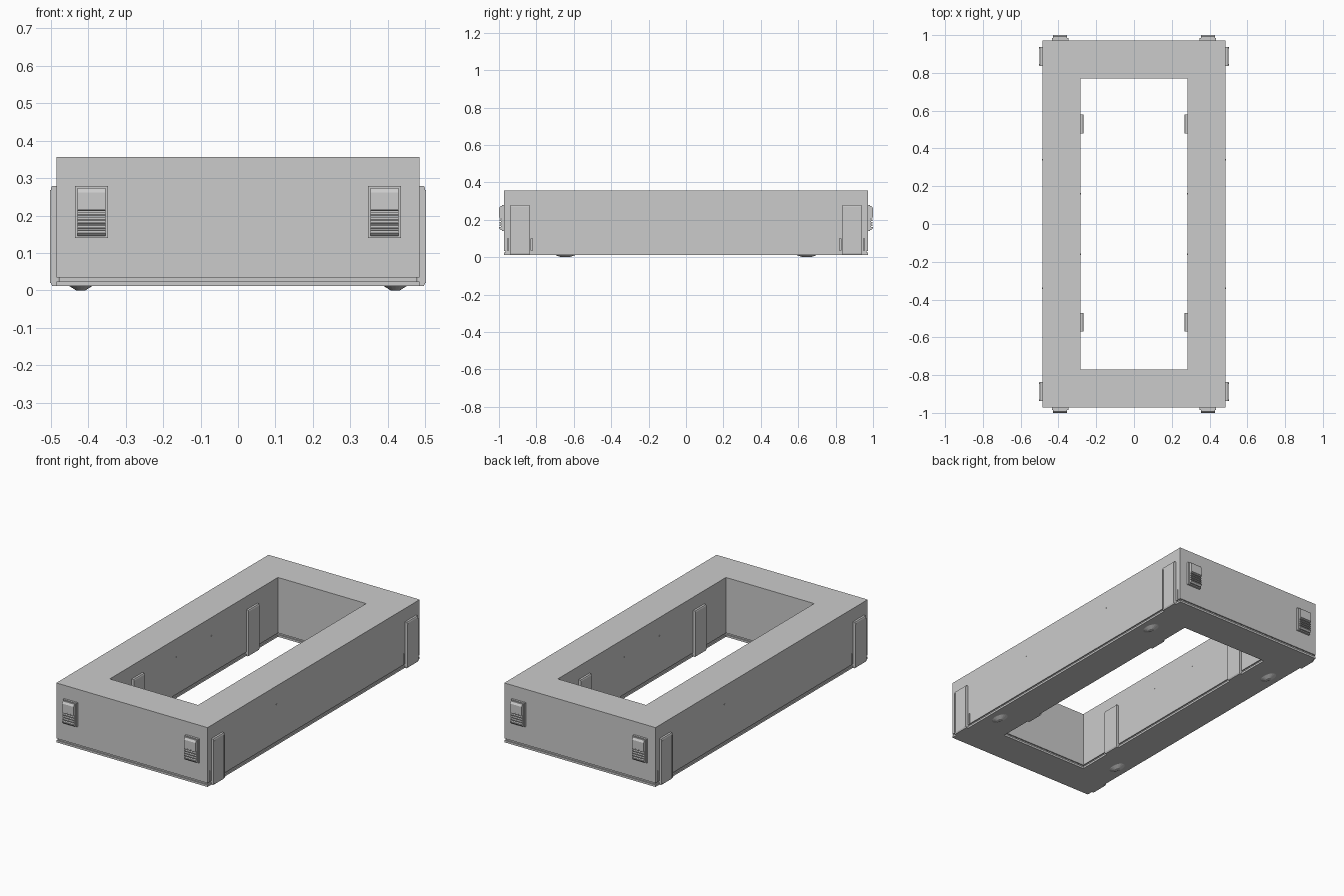
import bpy, bmesh, math
from mathutils import Matrix

cube = bpy.data.objects.get("Cube")
if cube:
    bpy.data.objects.remove(cube, do_unlink=True)

grey = bpy.data.materials.new("light grey plastic")
grey.use_nodes = True
GREY = (0.6, 0.6, 0.6, 1)
grey.diffuse_color = GREY
grey.node_tree.nodes["Principled BSDF"].inputs["Base Color"].default_value = GREY


def finish(name, bm):
    bmesh.ops.recalc_face_normals(bm, faces=bm.faces)
    mesh = bpy.data.meshes.new(name)
    bm.to_mesh(mesh)
    bm.free()
    mesh.materials.append(grey)
    obj = bpy.data.objects.new(name, mesh)
    bpy.context.collection.objects.link(obj)
    return obj


def box(name, x, y, z, bevel=0):
    """Box from three (low, high) ranges."""
    bm = bmesh.new()
    bmesh.ops.create_cube(bm, size=1)
    for v in bm.verts:
        for i, (lo, hi) in enumerate((x, y, z)):
            v.co[i] = lo + (v.co[i] + 0.5) * (hi - lo)
    if bevel:
        bmesh.ops.bevel(bm, geom=bm.edges[:], offset=bevel, segments=2,
                        profile=0.5, affect='EDGES')
    return finish(name, bm)


def prism(name, profile, half_width, place):
    """Extrude a (depth, height) profile sideways; depth points to -y."""
    bm = bmesh.new()
    face = bm.faces.new([bm.verts.new((-half_width, -d, z)) for d, z in profile])
    ext = bmesh.ops.extrude_face_region(bm, geom=[face])
    moved = [g for g in ext["geom"] if isinstance(g, bmesh.types.BMVert)]
    bmesh.ops.translate(bm, vec=(2 * half_width, 0, 0), verts=moved)
    bm.transform(place)
    return finish(name, bm)


def facing(x, y, angle):
    return Matrix.Translation((x, y, 0)) @ Matrix.Rotation(math.radians(angle), 4, 'Z')


# Hollow rectangular casing: one closed wall section swept round four corners
OX, OY, IX, IY = 0.485, 0.972, 0.283, 0.77
LIP, SEAM, TOP, BASE = 0.024, 0.034, 0.356, 0.012
G = 0.007
section = [(0, BASE), (0, LIP), (G, LIP), (G, SEAM), (0, SEAM), (0, TOP)]
bm = bmesh.new()
loops = []
for d, z in section:
    loops.append((OX - d, OY - d, z))
for d, z in reversed(section):
    loops.append((IX + d, IY + d, z))
rings = [[bm.verts.new((sx * x, sy * y, z))
          for sx, sy in ((1, 1), (-1, 1), (-1, -1), (1, -1))] for x, y, z in loops]
for a, b in zip(rings, rings[1:] + rings[:1]):
    for i in range(4):
        j = (i + 1) % 4
        bm.faces.new((a[i], a[j], b[j], b[i]))
casing = finish("casing", bm)

# Narrow slits beside the outer tabs, cut into the casing
for s in (1, -1):
    for t in (1, -1):
        for k, y in enumerate((0.825, 0.952)):
            cutter = box("slit_cutter", (s * OX - 0.01, s * OX + 0.01),
                         (t * y - 0.003, t * y + 0.003), (0.036, 0.1))
            cutter.hide_render = True
            cutter.hide_viewport = True
            cutter.display_type = 'WIRE'
            mod = casing.modifiers.new("slit", 'BOOLEAN')
            mod.operation = 'DIFFERENCE'
            mod.object = cutter
            mod.solver = 'EXACT'

# Clip tabs on the outer long walls and on the inner long walls
tab = [(-0.006, BASE), (0.011, BASE), (0.015, 0.02), (0.015, 0.272),
       (0.012, 0.279), (-0.006, 0.279)]
for s, side in ((1, "left"), (-1, "right")):
    for t, end in ((1, "back"), (-1, "front")):
        y = t * 0.887
        prism(f"{side}_{end}_outer_tab", tab, 0.05, facing(s * OX, y, s * 90))
        prism(f"{side}_{end}_inner_tab", tab, 0.05,
              facing(s * IX, t * 0.525 + 0.005, -s * 90))
        # Raised rim framing each tab face
        for e in (-0.045, 0.045):
            box("tab_rim", tuple(sorted((s * 0.499, s * 0.502))),
                (y + e - 0.004, y + e + 0.004), (0.02, 0.268))

# Slide latches on both short ends, with a ribbed grip
slide = [(0, 0.146), (0.02, 0.146), (0.028, 0.154), (0.028, 0.160)]
for i in range(4):
    z = 0.162 + i * 0.0135
    slide += [(0.018, z), (0.018, z + 0.004), (0.026, z + 0.005), (0.026, z + 0.011)]
slide += [(0.018, 0.214), (0.028, 0.215), (0.028, 0.262), (0.02, 0.274), (0, 0.274)]
plate = [(-0.004, 0.14), (0.012, 0.14), (0.012, 0.279), (-0.004, 0.279)]
for t, end, angle in ((1, "back", 180), (-1, "front", 0)):
    for s, side in ((1, "left"), (-1, "right")):
        place = facing(s * 0.391, t * OY, angle)
        prism(f"{side}_{end}_latch_plate", plate, 0.044, place)
        prism(f"{side}_{end}_latch_slide", slide, 0.037, place)

# Shallow pointed feet and small wall pins
for s, side in ((1, "left"), (-1, "right")):
    for t, end in ((1, "back"), (-1, "front")):
        bm = bmesh.new()
        bmesh.ops.create_cone(bm, cap_ends=True, segments=16, radius1=0.012,
                              radius2=0.034, depth=0.014)
        bm.transform(Matrix.Translation((s * 0.42, t * 0.645, 0.007))
                     @ Matrix.Diagonal((1, 1.8, 1, 1)))
        finish(f"{side}_{end}_foot", bm)
        for x, y in ((OX, 0.34), (IX, 0.16)):
            box("wall_pin", (s * x - 0.002, s * x + 0.002),
                (t * y - 0.003, t * y + 0.003), (0.247, 0.253))
